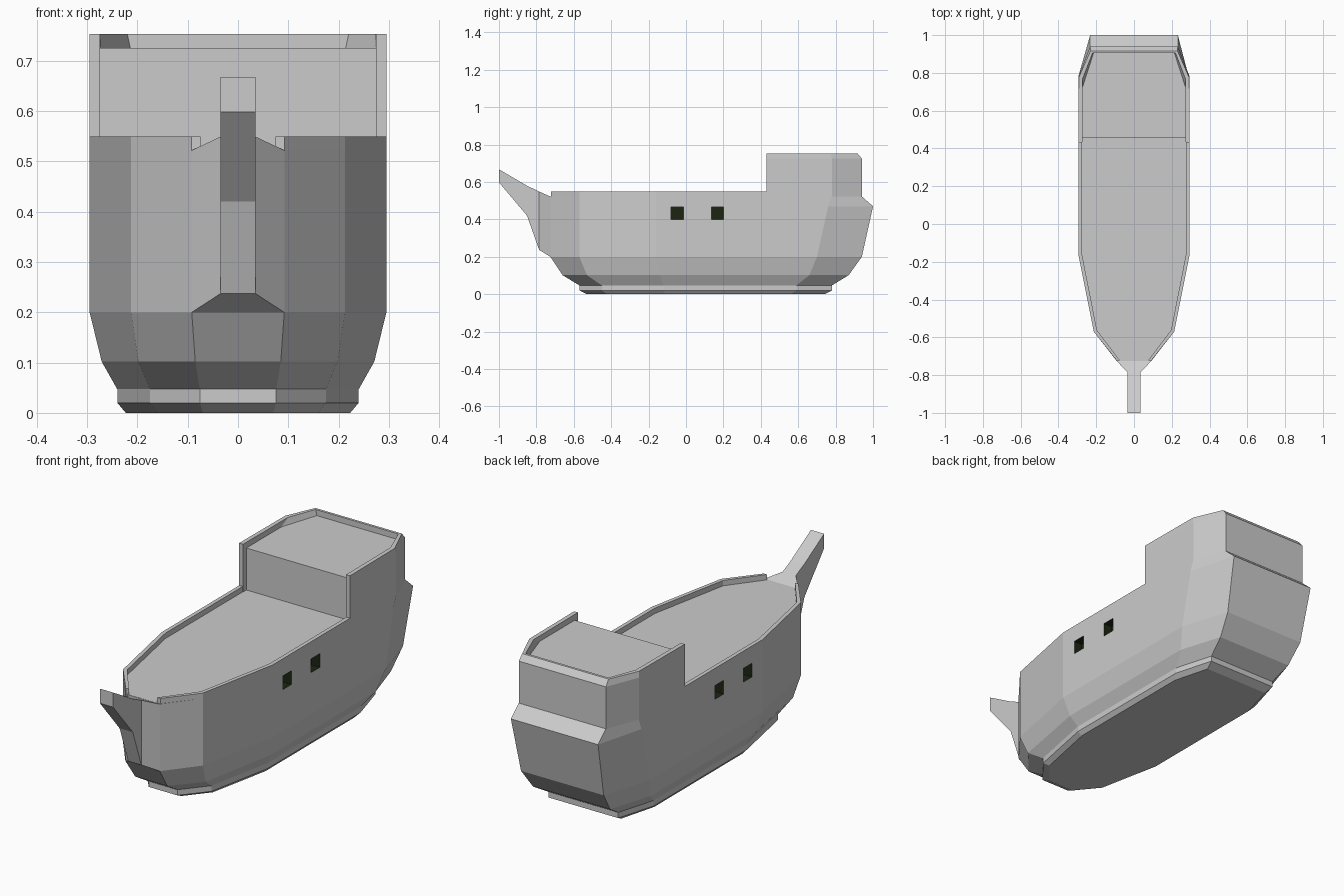
import bpy, bmesh

if "Cube" in bpy.data.objects:
    bpy.data.objects.remove(bpy.data.objects["Cube"])

def loft(name, rings, closed=False):
    """Skin rings of equal point count; cap the ends or join them in a loop."""
    bm = bmesh.new()
    vs = [[bm.verts.new(p) for p in r] for r in rings]
    n = len(rings[0])
    pairs = list(zip(vs, vs[1:])) + ([(vs[-1], vs[0])] if closed else [])
    for a, b in pairs:
        for i in range(n):
            j = (i + 1) % n
            bm.faces.new((a[i], a[j], b[j], b[i]))
    if not closed:
        bm.faces.new(vs[0])
        bm.faces.new(vs[-1][::-1])
    bmesh.ops.recalc_face_normals(bm, faces=bm.faces)
    me = bpy.data.meshes.new(name)
    bm.to_mesh(me)
    bm.free()
    ob = bpy.data.objects.new(name, me)
    bpy.context.collection.objects.link(ob)
    return ob

def ring(z, half):
    """Mirror a half outline (bow to stern) into a full ring at height z."""
    return [(x, y, z) for x, y in half] + [(-x, y, z) for x, y in reversed(half)]

def box(name, x0, x1, y0, y1, z0, z1):
    return loft(name, [[(x0, y0, z), (x1, y0, z), (x1, y1, z), (x0, y1, z)] for z in (z0, z1)])

DECK, RAIL, POOP, TOP = 0.523, 0.549, 0.725, 0.753

# Hull: stacked outlines from flat keel up to the main deck
keel = [(.076, -.57), (.175, -.45), (.24, -.12), (.24, .59), (.185, .78)]
side = [(.092, -.725), (.213, -.57), (.295, -.16)]
hull = loft("hull", [
    ring(0, [(.07, -.53), (.16, -.42), (.223, -.11), (.223, .56), (.175, .74)]),
    ring(.02, keel),
    ring(.047, keel),
    ring(.102, [(.085, -.66), (.198, -.53), (.271, -.14), (.271, .66), (.205, .87)]),
    ring(.20, side + [(.295, .70), (.22, .94)]),
    ring(.47, side + [(.295, .76), (.232, 1.0)]),
    ring(DECK, side + [(.295, .78), (.232, .94)]),
])

# Square gun ports recessed in both sides
dark = bpy.data.materials.new("port_dark")
dark.diffuse_color = (.012, .018, .006, 1)
dark.use_nodes = True
dark.node_tree.nodes["Principled BSDF"].inputs["Base Color"].default_value = dark.diffuse_color
grey = bpy.data.materials.new("hull_grey")
hull.data.materials.append(grey)
hull.data.materials.append(dark)
bpy.context.view_layer.objects.active = hull
for s in (-1, 1):
    for y in (-.047, .168):
        xs = sorted((s * .25, s * .32))
        cut = box("port_cutter", *xs, y - .033, y + .033, .40, .466)
        cut.data.materials.append(grey)
        cut.data.materials.append(dark)
        for f in cut.data.polygons:
            f.material_index = 1
        m = hull.modifiers.new("port", 'BOOLEAN')
        m.operation, m.solver, m.object = 'DIFFERENCE', 'EXACT', cut
        bpy.ops.object.modifier_apply(modifier=m.name)
        bpy.data.objects.remove(cut)

# Stem wedge and raised bowsprit
loft("bowsprit", [[(-w, y, b), (w, y, b), (w, y, t), (-w, y, t)] for y, w, b, t in (
    (-.725, .092, .20, .522), (-.785, .035, .237, .549),
    (-.85, .035, .42, .58), (-1, .035, .598, .668))])

# Raised stern deck
poop = [(.295, .455), (.295, .78), (.232, .94)]
loft("stern_deck", [ring(DECK, poop), ring(POOP, poop)])

# Main deck rails and the cheeks in front of the stern deck
for s in (-1, 1):
    path = [(.092, -.722, .075, -.722), (.213, -.57, .196, -.562),
            (.295, -.16, .276, -.157), (.295, .455, .276, .455)]
    loft("deck_rail", [[(s * a, b, DECK), (s * a, b, RAIL), (s * c, d, RAIL), (s * c, d, DECK)]
                       for a, b, c, d in path])
    box("stern_cheek", *sorted((s * .274, s * .295)), .43, .455, DECK, POOP)

# Stern deck rail with a chamfered aft edge
#        outer bottom   outer top     inner top     inner bottom
half = [((.295, .43), (.295, .43), (.274, .43), (.274, .43)),
        ((.295, .78), (.292, .775), (.272, .77), (.274, .72)),
        ((.232, .94), (.23, .917), (.22, .905), (.214, .905))]
zs = (POOP, TOP, TOP, POOP)
rail = [[(x, y, z) for (x, y), z in zip(sec, zs)] for sec in half]
loft("stern_rail", rail + [[(-x, y, z) for x, y, z in sec] for sec in reversed(rail)])
